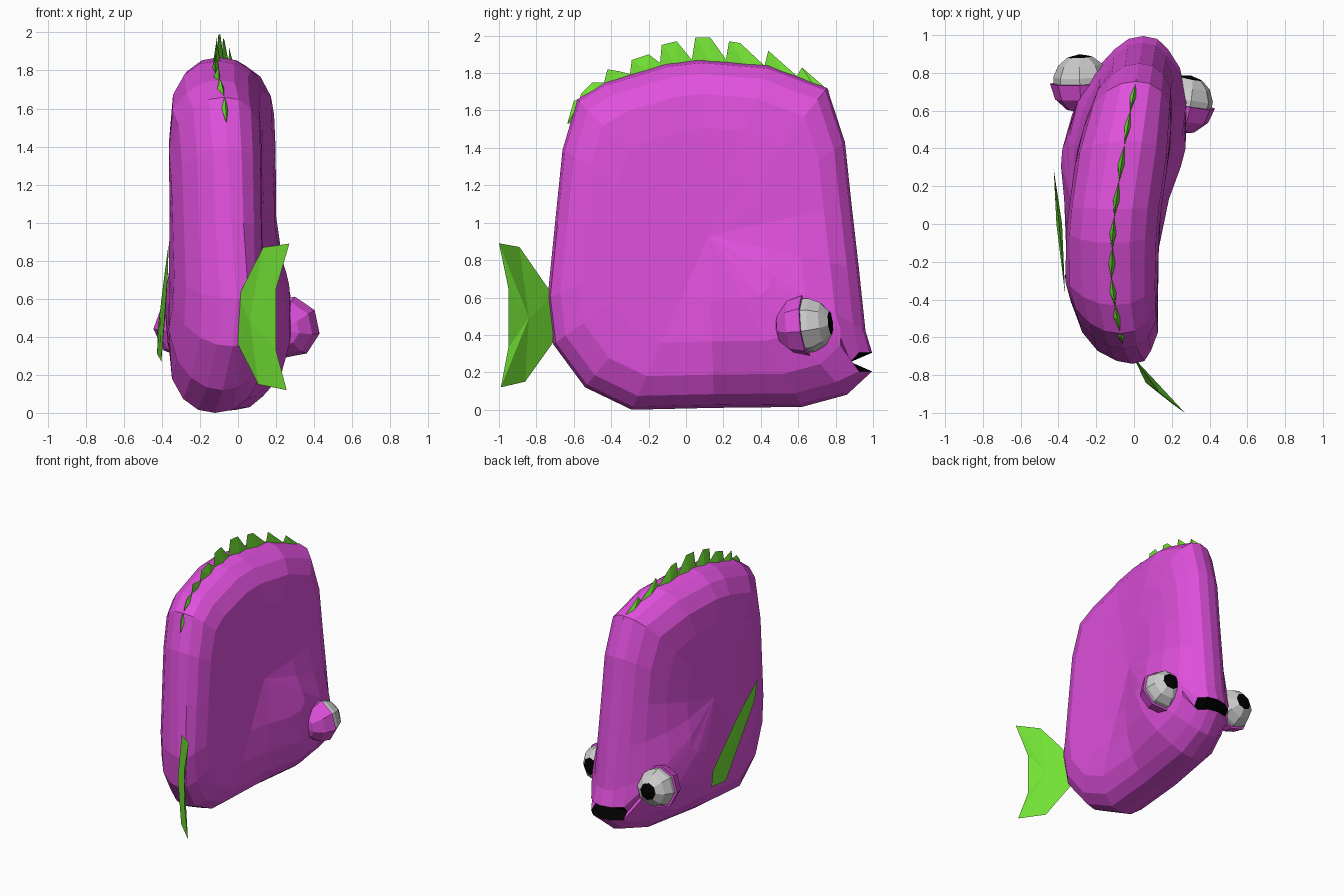
import bpy, bmesh, math
from mathutils import Vector, Matrix

if "Cube" in bpy.data.objects:
    bpy.data.objects.remove(bpy.data.objects["Cube"])


def material(name, rgb):
    m = bpy.data.materials.new(name)
    m.diffuse_color = (*rgb, 1)
    m.use_nodes = True
    m.node_tree.nodes["Principled BSDF"].inputs["Base Color"].default_value = m.diffuse_color
    return m


PURPLE = material("purple", (0.74, 0.08, 0.72))
GREEN = material("green", (0.17, 0.76, 0.035))
BLACK = material("black", (0.0, 0.0, 0.0))
GREY = material("eye_grey", (0.62, 0.62, 0.62))


def finish(name, bm, *mats):
    bmesh.ops.recalc_face_normals(bm, faces=bm.faces[:])
    me = bpy.data.meshes.new(name)
    bm.to_mesh(me)
    bm.free()
    for m in mats:
        me.materials.append(m)
    ob = bpy.data.objects.new(name, me)
    bpy.context.collection.objects.link(ob)
    return ob


def lerp(table, t):
    """Piecewise linear lookup in a list of (t, value) sorted by t."""
    for (a, va), (b, vb) in zip(table, table[1:]):
        if t <= b:
            return va + (vb - va) * max(0, (t - a) / (b - a))
    return table[-1][1]


# The swimming bend of the spine: x for each y, and the narrowing of both ends
SPINE = [(-0.75, 0.0), (-0.68, -0.05), (-0.5, -0.09), (-0.3, -0.12), (0.0, -0.11),
         (0.3, -0.07), (0.6, -0.02), (0.8, 0.02), (1.0, 0.05)]
TAPER = [(-0.75, 0.8), (-0.5, 0.9), (-0.3, 1), (0.4, 1), (0.6, 0.9), (0.8, 0.8), (1, 0.85)]


def spine(y):
    return lerp(SPINE, y)


# Body: side profile inset in steps while it widens to both flanks
PROFILE = [(-0.29, 0.0), (0.15, 0.01), (0.62, 0.015), (0.86, 0.08), (0.995, 0.205),
           (0.88, 0.255), (0.995, 0.305), (0.96, 0.42), (0.925, 0.75), (0.885, 1.1),
           (0.85, 1.43), (0.755, 1.72), (0.44, 1.84), (0.08, 1.87), (-0.1, 1.85),
           (-0.43, 1.75), (-0.58, 1.66), (-0.66, 1.39), (-0.7, 1.0), (-0.74, 0.6),
           (-0.71, 0.35), (-0.54, 0.12)]
NOTCH = 5
RINGS = [(0.015, 0.09), (0.07, 0.17), (0.17, 0.23), (0.34, 0.245), (0.55, 0.245)]
CY, CZ = 0.12, 0.93


def inset_profile(inset):
    s = 1 - inset / 0.88
    pts = []
    for i, (y, z) in enumerate(PROFILE):
        mouth = abs(i - NOTCH) < 2 and inset < 0.1   # keep the lips level
        pts.append([CY + (y - CY) * s, z if mouth else CZ + (z - CZ) * s])
    # the mouth corner runs straight across until the notch closes
    a, b = pts[NOTCH - 1], pts[NOTCH + 1]
    pts[NOTCH] = [min((a[0] + b[0]) / 2, 0.88), (a[1] + b[1]) / 2]
    return pts


def flank_point(y, z, width, side):
    cheek = max(0, 1 - ((y - 0.48) / 0.45) ** 2 - ((z - 0.5) / 0.42) ** 2)
    bulge = 0.09 * cheek * (width > 0.2)
    return (spine(y) + side * (width * lerp(TAPER, y) + bulge), y, z)


bm = bmesh.new()
n = len(PROFILE)
ridge = [bm.verts.new((spine(y), y, z)) for y, z in PROFILE]
for side in (-1, 1):
    prev = ridge
    for k, (inset, width) in enumerate(RINGS):
        ring = [bm.verts.new(flank_point(y, z, width, side)) for y, z in inset_profile(inset)]
        for i in range(n):
            j = (i + 1) % n
            f = bm.faces.new((prev[i], prev[j], ring[j], ring[i]))
            f.material_index = int(k < 2 and NOTCH in (i, j))
        prev = ring
    hub = bm.verts.new(flank_point(CY, CZ, 0.24, side))
    for i in range(n):
        bm.faces.new((prev[i], prev[(i + 1) % n], hub))
finish("body", bm, PURPLE, BLACK)


def fins(name, outlines, x_at, thick, hub=None):
    """Lens-shaped plates: each (y, z) outline is fanned to a hub on both sides.
    Without a given hub it sits midway along the base (first to last point)."""
    bm = bmesh.new()
    for pts in outlines:
        hy, hz = hub or [(a + b) / 2 for a, b in zip(pts[0], pts[-1])]
        rim = [bm.verts.new((x_at(y), y, z)) for y, z in pts]
        for s in (-thick, thick):
            h = bm.verts.new((x_at(hy) + s, hy, hz))
            for i in range(len(rim)):
                bm.faces.new((rim[i], rim[(i + 1) % len(rim)], h))
    return finish(name, bm, GREEN)


# Dorsal fin: saw teeth along the back
fins("dorsal_fin", [
    [(0.77, 1.7), (0.62, 1.83), (0.59, 1.78)],
    [(0.62, 1.76), (0.44, 1.92), (0.42, 1.84)],
    [(0.43, 1.83), (0.29, 1.96), (0.23, 1.97), (0.21, 1.85)],
    [(0.23, 1.85), (0.13, 1.99), (0.05, 1.99), (0.03, 1.86)],
    [(0.04, 1.86), (-0.05, 1.97), (-0.13, 1.95), (-0.14, 1.84)],
    [(-0.12, 1.84), (-0.2, 1.9), (-0.29, 1.87), (-0.3, 1.79)],
    [(-0.28, 1.79), (-0.36, 1.81), (-0.42, 1.82), (-0.44, 1.74)],
    [(-0.42, 1.75), (-0.5, 1.75), (-0.56, 1.69), (-0.57, 1.66)],
    [(-0.56, 1.67), (-0.6, 1.65), (-0.635, 1.53), (-0.62, 1.53)],
], spine, 0.018)

# Tail fin sweeping out to +x
TAIL_X = [(-1.0, 0.27), (-0.95, 0.2), (-0.88, 0.12), (-0.71, 0.0)]
fins("tail_fin", [[(-0.71, 0.61), (-0.89, 0.87), (-1.0, 0.89), (-0.95, 0.65),
                   (-0.95, 0.33), (-0.99, 0.12), (-0.86, 0.15), (-0.71, 0.36)]],
     lambda y: lerp(TAIL_X, y), 0.03, (-0.84, 0.49))

# Single side fin on the left flank
SIDE_X = [(-0.37, -0.365), (0.05, -0.40), (0.29, -0.425)]
fins("side_fin", [[(0.29, 0.31), (0.27, 0.43), (-0.1, 0.72), (-0.37, 0.89),
                   (-0.33, 0.74), (0.08, 0.27)]],
     lambda y: lerp(SIDE_X, y), 0.015, (0.0, 0.53))


# Eyes: faceted ball with a dark pupil at the pole, set in a purple half socket
def eye(side, centre, look):
    turn = Vector((0, 0, 1)).rotation_difference(Vector(look)).to_matrix().to_4x4()
    place = Matrix.Translation(centre) @ turn
    for part, radius, rows in (("eyeball", 0.15, 7), ("eye_socket", 0.165, 6)):
        bm = bmesh.new()
        bmesh.ops.create_uvsphere(bm, u_segments=8, v_segments=rows, radius=radius)
        if part == "eye_socket":
            front = [v for v in bm.verts if v.co.z > 0.01]
            bmesh.ops.delete(bm, geom=front, context='VERTS')
            rim = [e for e in bm.edges if e.is_boundary]
            bmesh.ops.contextual_create(bm, geom=rim)
            mats = (PURPLE,)
        else:
            for f in bm.faces:
                f.material_index = int(len(f.verts) == 3 and f.calc_center_median().z > 0)
            mats = (GREY, BLACK)
        bmesh.ops.transform(bm, matrix=place, verts=bm.verts[:])
        finish(f"{side}_{part}", bm, *mats)


eye("right", (0.27, 0.64, 0.45), (0.2, 0.97, 0.1))
eye("left", (-0.28, 0.75, 0.45), (-0.05, 0.99, 0.1))
